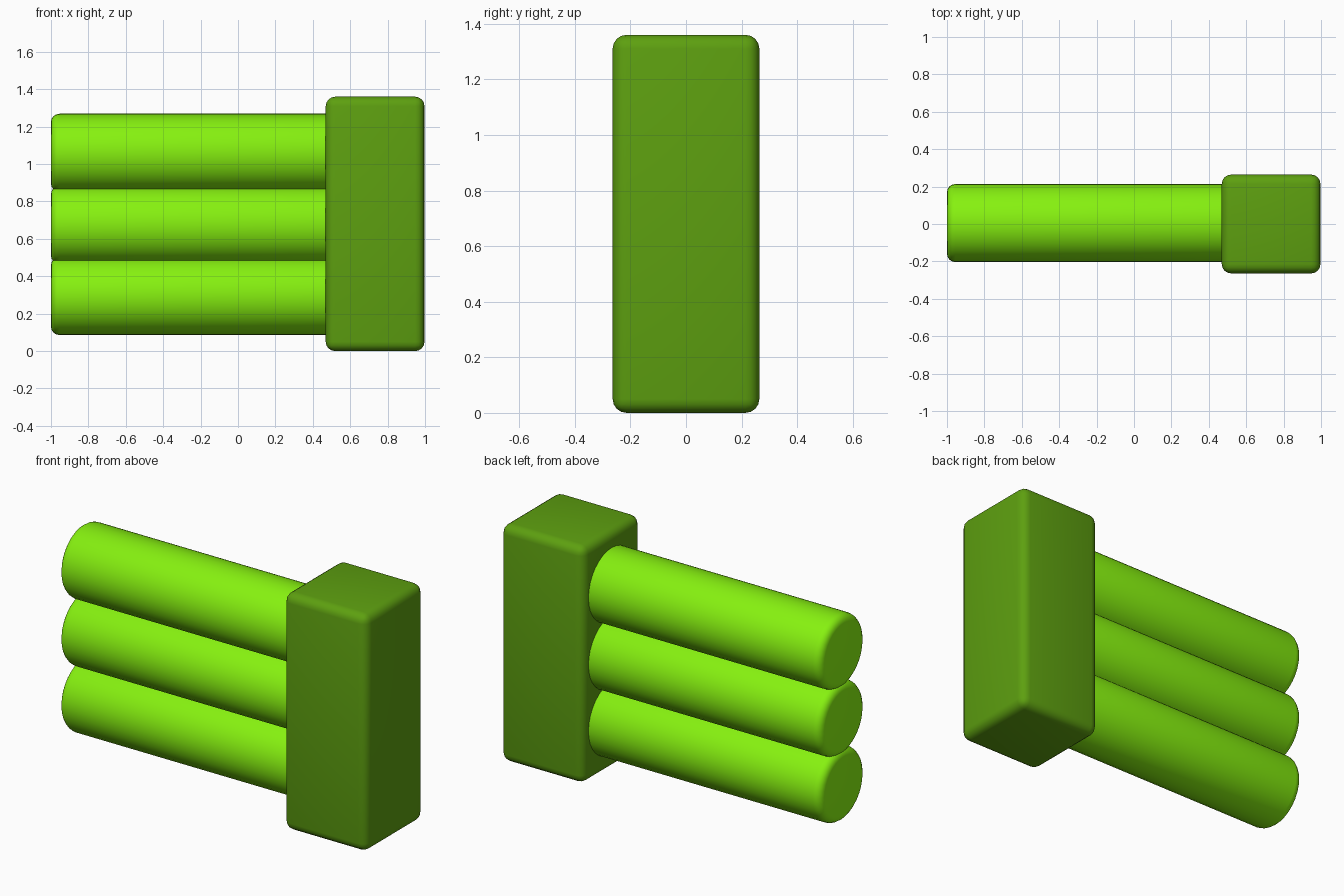
import bpy
from math import pi

if "Cube" in bpy.data.objects:
    bpy.data.objects.remove(bpy.data.objects["Cube"])


def material(name, color):
    mat = bpy.data.materials.new(name)
    mat.diffuse_color = (*color, 1)
    mat.use_nodes = True
    mat.node_tree.nodes["Principled BSDF"].inputs["Base Color"].default_value = mat.diffuse_color
    return mat


def finish(obj, name, mat, width, segments):
    """Name, colour, round the edges and smooth the part."""
    obj.name = name
    obj.data.materials.append(mat)
    bpy.ops.object.transform_apply(location=False, rotation=True, scale=True)
    bevel = obj.modifiers.new("rounded_edges", 'BEVEL')
    bevel.width = width
    bevel.segments = segments
    bevel.limit_method = 'ANGLE'
    bevel.angle_limit = 0.6
    bpy.ops.object.modifier_apply(modifier=bevel.name)
    bpy.ops.object.shade_smooth_by_angle(angle=0.6)


bright = material("bright_green", (0.24, 0.88, 0.005))
dark = material("dark_green", (0.11, 0.35, 0.005))

# Upright rounded block
bpy.ops.mesh.primitive_cube_add(size=1, location=(0.733, 0, 0.68))
block = bpy.context.object
block.scale = (0.528, 0.528, 1.36)
finish(block, "upright_block", dark, 0.05, 4)

# Three stacked horizontal rods, ending inside the block
x0, x1 = -1.0, 0.6
for i, z in enumerate((0.295, 0.675, 1.06)):
    bpy.ops.mesh.primitive_cylinder_add(
        vertices=32, radius=0.209, depth=x1 - x0,
        location=((x0 + x1) / 2, 0.005, z), rotation=(0, pi / 2, 0))
    finish(bpy.context.object, f"rod_{i + 1}", bright, 0.045, 4)
